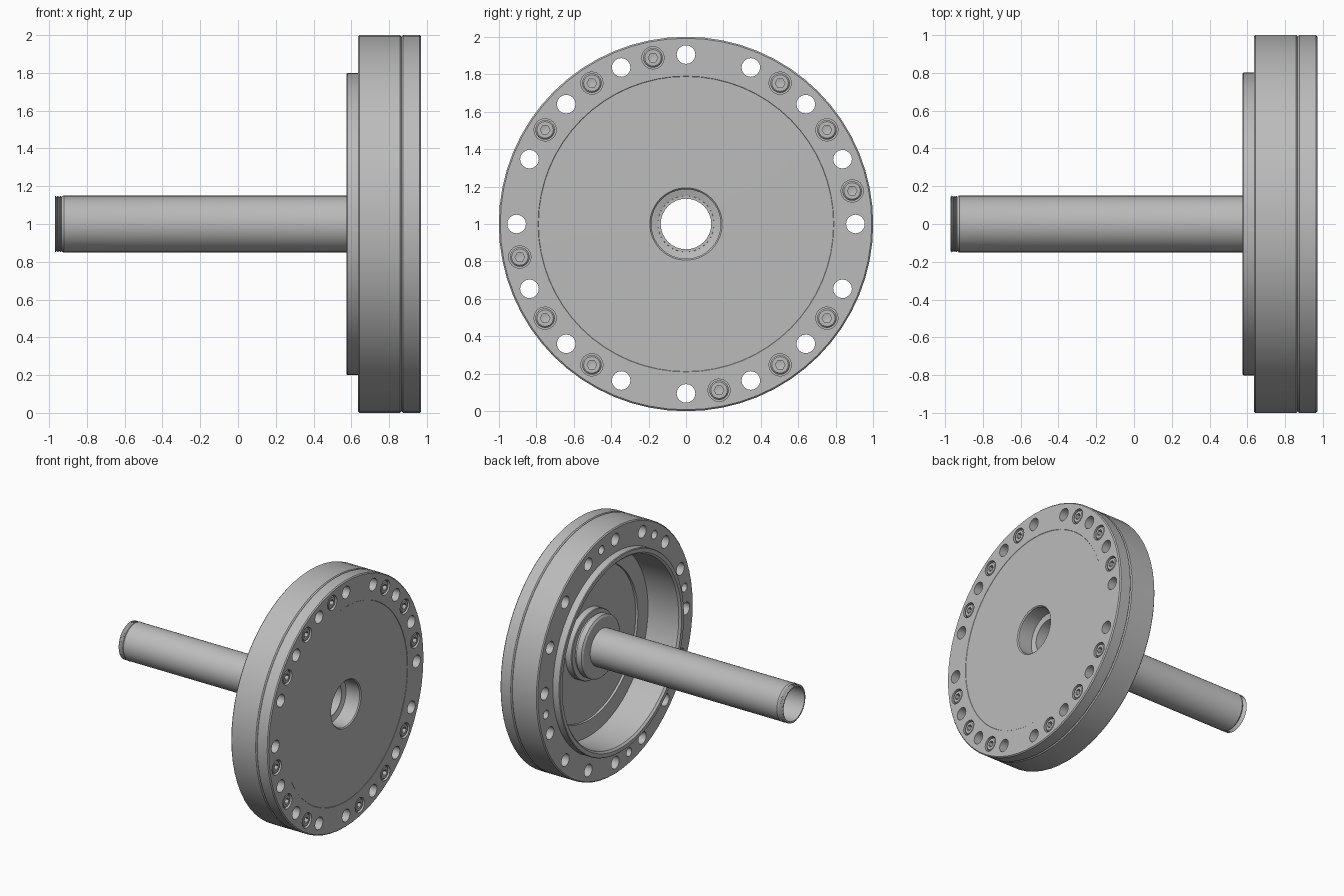
import bpy, bmesh, math
from math import cos, sin, radians

cube = bpy.data.objects.get("Cube")
if cube:
    bpy.data.objects.remove(cube, do_unlink=True)

steel = bpy.data.materials.new("grey_steel")
steel.use_nodes = True
steel.diffuse_color = (0.5, 0.5, 0.5, 1)
steel.node_tree.nodes["Principled BSDF"].inputs["Base Color"].default_value = (0.5, 0.5, 0.5, 1)

AXIS_Z = 1.0      # height of the common axis
BOLT_R = 0.905    # bolt circle radius


def lathe(bm, profile, sides, y=0, z=0):
    """Revolve a closed (x, radius) loop around an axis along x."""
    rings = []
    for x, r in profile:
        if r == 0:
            rings.append([bm.verts.new((x, y, z))] * sides)
        else:
            rings.append([bm.verts.new((x, y + r * cos(math.tau * i / sides),
                                        z + r * sin(math.tau * i / sides)))
                          for i in range(sides)])
    for a, b in zip(rings, rings[1:] + rings[:1]):
        for i in range(sides):
            j = (i + 1) % sides
            quad = list(dict.fromkeys((a[i], a[j], b[j], b[i])))
            if len(quad) > 2:
                bm.faces.new(quad)


def finish(name, bm):
    bmesh.ops.recalc_face_normals(bm, faces=bm.faces)
    mesh = bpy.data.meshes.new(name)
    bm.to_mesh(mesh)
    bm.free()
    obj = bpy.data.objects.new(name, mesh)
    obj.location.z = AXIS_Z
    mesh.materials.append(steel)
    bpy.context.collection.objects.link(obj)
    return obj


def activate(obj):
    bpy.ops.object.select_all(action='DESELECT')
    obj.select_set(True)
    bpy.context.view_layer.objects.active = obj


def smooth(obj):
    activate(obj)
    bpy.ops.object.shade_smooth_by_angle(angle=radians(30))


def on_circle(angles):
    return [(BOLT_R * cos(radians(a)), BOLT_R * sin(radians(a))) for a in angles]


def drill(obj, holes):
    """Cut (start, end, radius, angles) groups of round holes."""
    bm = bmesh.new()
    for x0, x1, r, angles in holes:
        for y, z in on_circle(angles):
            lathe(bm, [(x0, 0), (x0, r), (x1, r), (x1, 0)], 16, y, z)
    cutter = finish("hole_cutter", bm)
    cutter.hide_render = True
    activate(obj)
    mod = obj.modifiers.new("holes", 'BOOLEAN')
    mod.operation = 'DIFFERENCE'
    mod.solver = 'EXACT'
    mod.object = cutter
    bpy.ops.object.modifier_apply(modifier=mod.name)
    bpy.data.objects.remove(cutter, do_unlink=True)


STEP = 22.5
through = [i * STEP for i in range(16)]
screws = [q * 90 + (k + 0.5) * STEP for q in range(4) for k in range(3)]
tapped = [q * 90 + 3.5 * STEP for q in range(4)] + [5.5 * STEP]

# Housing ring with raised lip
bm = bmesh.new()
lathe(bm, [(0.575, 0.765), (0.575, 0.795), (0.58, 0.8), (0.635, 0.8),
           (0.635, 0.992), (0.643, 1), (0.858, 1), (0.866, 0.992),
           (0.866, 0.75), (0.59, 0.75)], 64)
housing = finish("housing_ring", bm)
drill(housing, [(0.5, 1, 0.05, through), (0.5, 0.76, 0.035, tapped)])
smooth(housing)

# Cover plate with stepped hub and central bore
bm = bmesh.new()
lathe(bm, [(0.97, 0.193), (0.962, 0.185), (0.84, 0.185), (0.83, 0.15),
           (0.755, 0.15), (0.755, 0.235), (0.765, 0.25), (0.81, 0.25),
           (0.81, 0.235), (0.83, 0.235), (0.83, 0.275), (0.835, 0.28),
           (0.885, 0.28), (0.885, 0.62), (0.866, 0.62), (0.866, 0.992),
           (0.874, 1), (0.962, 1), (0.97, 0.992),
           (0.97, 0.79), (0.968, 0.788)], 64)
cover = finish("cover_plate", bm)
drill(cover, [(0.8, 1, 0.05, through), (0.91, 1, 0.06, screws)])
smooth(cover)

# Tube with a threaded end
thread = []
for i in range(4):
    x = -0.935 - i * 0.009
    thread += [(x, 0.143), (x - 0.0045, 0.15)]
bm = bmesh.new()
lathe(bm, [(0.835, 0.135), (0.835, 0.15), (-0.915, 0.15), (-0.922, 0.152),
           (-0.93, 0.148)] + thread + [(-0.97, 0.145), (-0.97, 0.135)], 32)
smooth(finish("tube", bm))

# Socket head screws
for n, (y, z) in enumerate(on_circle(screws)):
    bm = bmesh.new()
    lathe(bm, [(0.905, 0), (0.905, 0.052), (0.957, 0.052), (0.965, 0.044),
               (0.965, 0.026), (0.935, 0.026), (0.93, 0)], 24, y, z)
    # Pull the socket wall into a hexagon
    for v in bm.verts:
        dy, dz = v.co.y - y, v.co.z - z
        if 0.01 < math.hypot(dy, dz) < 0.03:
            a = math.atan2(dz, dy) % radians(60) - radians(30)
            k = cos(radians(30)) / cos(a)
            v.co.y, v.co.z = y + dy * k, z + dz * k
    smooth(finish(f"screw_{n + 1}", bm))
